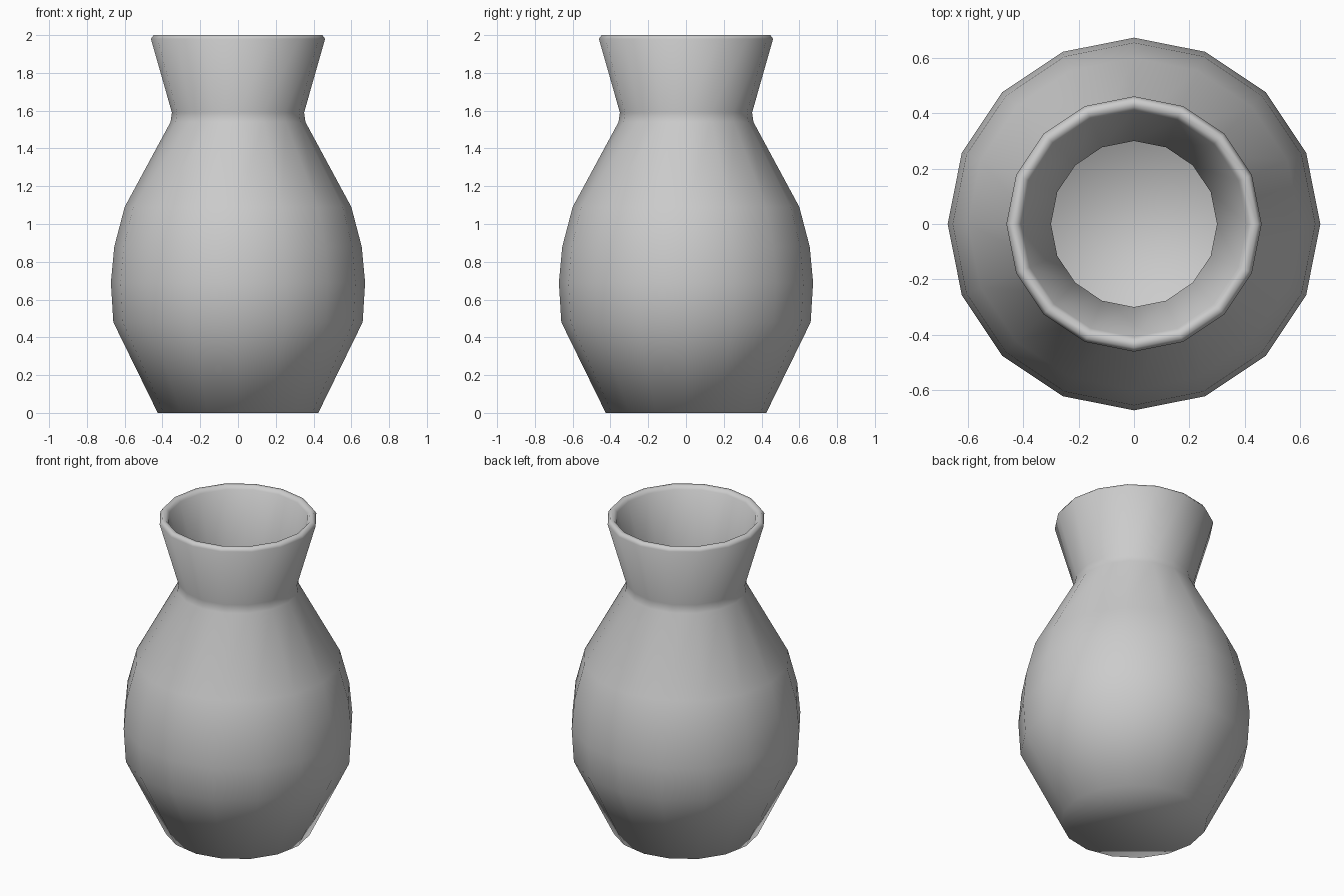
import bpy, bmesh, math

cube = bpy.data.objects.get("Cube")
if cube:
    bpy.data.objects.remove(cube, do_unlink=True)

SIDES = 16

# Single clay colour
clay = bpy.data.materials.new("grey_clay")
clay.use_nodes = True
colour = (0.6, 0.6, 0.6, 1)
clay.diffuse_color = colour
clay.node_tree.nodes["Principled BSDF"].inputs["Base Color"].default_value = colour

# Profile as (radius, height): outer wall, rounded lip, then inner wall
outer = [(0.425, 0), (0.66, 0.48), (0.673, 0.69), (0.655, 0.88), (0.6, 1.09),
         (0.357, 1.54), (0.35, 1.59)]
lip = [(0.461, 1.98), (0.447, 2.0), (0.424, 2.0), (0.408, 1.98)]
inner = [(0.30, 1.59), (0.307, 1.53), (0.55, 1.07), (0.602, 0.87), (0.62, 0.69),
         (0.61, 0.49), (0.39, 0.05)]

# Revolve the profile into a closed vessel
bm = bmesh.new()
rings = []
for radius, z in outer + lip + inner:
    ring = []
    for i in range(SIDES):
        a = math.tau * i / SIDES
        ring.append(bm.verts.new((radius * math.cos(a), radius * math.sin(a), z)))
    rings.append(ring)
for low, high in zip(rings, rings[1:]):
    for i in range(SIDES):
        j = (i + 1) % SIDES
        bm.faces.new((low[i], low[j], high[j], high[i]))

# Base underside and inside floor
bm.faces.new(rings[0][::-1])
bm.faces.new(rings[-1])
for face in bm.faces:
    face.smooth = True
bmesh.ops.recalc_face_normals(bm, faces=bm.faces)

mesh = bpy.data.meshes.new("vase")
bm.to_mesh(mesh)
bm.free()
mesh.materials.append(clay)
vase = bpy.data.objects.new("vase", mesh)
bpy.context.collection.objects.link(vase)
